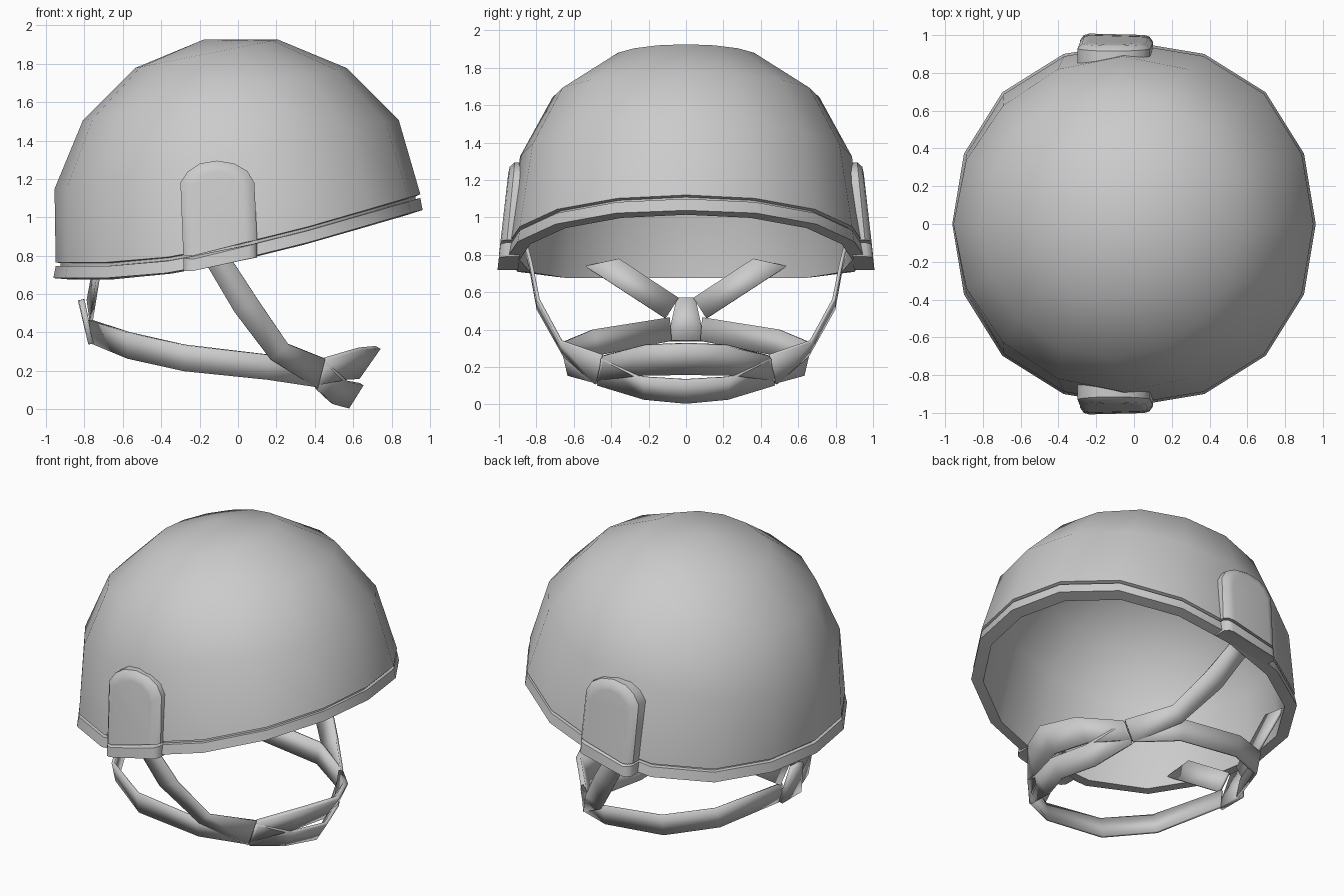
import bpy, bmesh
from math import sin, cos, pi, radians

if "Cube" in bpy.data.objects:
    bpy.data.objects.remove(bpy.data.objects["Cube"])


def make(name, verts, faces, mirror=False, thickness=0):
    me = bpy.data.meshes.new(name)
    me.from_pydata(verts, [], faces)
    bm = bmesh.new()
    bm.from_mesh(me)
    bmesh.ops.remove_doubles(bm, verts=bm.verts, dist=1e-4)
    bmesh.ops.recalc_face_normals(bm, faces=bm.faces)
    bm.to_mesh(me)
    bm.free()
    ob = bpy.data.objects.new(name, me)
    bpy.context.collection.objects.link(ob)
    bpy.ops.object.select_all(action='DESELECT')
    ob.select_set(True)
    bpy.context.view_layer.objects.active = ob
    bpy.ops.object.shade_smooth_by_angle(angle=radians(40))
    if mirror:
        m = ob.modifiers.new("mirror", 'MIRROR')
        m.use_axis = (False, True, False)
    if thickness:
        s = ob.modifiers.new("solid", 'SOLIDIFY')
        s.thickness = thickness
        s.offset = 0
    return ob


def lerp_table(table, x):
    for (x0, z0), (x1, z1) in zip(table, table[1:]):
        if x <= x1:
            return z0 + (z1 - z0) * max(0, (x - x0) / (x1 - x0))
    return table[-1][1]


# Shell: hemisphere tilted backwards, 16 sides, with a grooved rim and inner lining
N = 16
TILT = radians(11.25)
RIM = [(-.95, .765), (-.6, .765), (-.3, .80), (.1, .88), (.4, .96), (.95, 1.12)]


def dome_ring(level, r, squeeze=1.0):
    a = level * pi / 8
    ring = []
    for i in range(N):
        t = 2 * pi * i / N
        x, y, z = r * sin(a) * cos(t), r * sin(a) * sin(t) * squeeze, r * cos(a)
        ring.append((x * cos(TILT) - z * sin(TILT) + .015, y,
                     .955 + z * cos(TILT) + x * sin(TILT)))
    return ring


def rim_ring(r, drop):
    ring = []
    for i in range(N):
        t = 2 * pi * i / N
        # slightly fuller on the diagonals
        k = r * (1 + .025 * sin(2 * t) ** 2)
        x, y = k * cos(t), k * sin(t)
        ring.append((x, y, lerp_table(RIM, x) - drop))
    return ring


SQ = {1: 1.04, 2: 1.02, 3: .97}
rings = [dome_ring(k, .99, SQ[k]) for k in (1, 2, 3)]
rings += [rim_ring(r, d) for r, d in ((.95, 0), (.925, .004), (.925, .018), (.95, .02),
                                      (.962, .082), (.89, .088))]
rings += [dome_ring(k, .93, SQ[k]) for k in (3, 2, 1)]
verts = [v for ring in rings for v in ring]
faces = [(k * N + i, k * N + (i + 1) % N, (k + 1) * N + (i + 1) % N, (k + 1) * N + i)
         for k in range(len(rings) - 1) for i in range(N)]
for first, r in ((0, .99), (len(verts) - N, .93)):
    verts.append(dome_ring(0, r)[0])
    faces += [(first + i, first + (i + 1) % N, len(verts) - 1) for i in range(N)]
make("helmet_shell", verts, faces)


# Ear bulges: outlines in xz, lofted outwards with a rounded outer edge
def bulge(name, outline, inset):
    n = len(outline)
    cx = sum(p[0] for p in outline) / n
    cz = min(p[1] for p in outline)
    vs = []
    for depth, k in ((.11, 1), (.035, 1), (.008, 1 - inset * .4), (0, 1 - inset)):
        for x, z in outline:
            zz = cz + (z - cz) * (1 - (1 - k) * .4)
            vs.append((cx + (x - cx) * k, 1.0 - (z - .8) * .1 - depth, zz))
    fs = [(j * n + i, j * n + (i + 1) % n, (j + 1) * n + (i + 1) % n, (j + 1) * n + i)
          for j in range(3) for i in range(n)]
    fs += [tuple(range(n)), tuple(range(3 * n, 4 * n))]
    make(name, vs, fs, mirror=True)


bulge("ear_bulge", [(-.285, .80), (-.30, 1.18), (-.26, 1.24), (-.2, 1.28), (-.11, 1.295),
                    (-.02, 1.28), (.05, 1.24), (.085, 1.18), (.1, .88)], .3)
bulge("ear_rim", [(-.285, .72), (-.285, .788), (.1, .866), (.1, .79)], .25)


# Straps: ribbons given by pairs of edge points, mirrored across y
def ribbon(name, pairs, thickness=.018):
    vs = [p for pair in pairs for p in pair]
    fs = [(2 * i, 2 * i + 1, 2 * i + 3, 2 * i + 2) for i in range(len(pairs) - 1)]
    make(name, vs, fs, mirror=True, thickness=thickness)


ribbon("side_strap", [((-.09, .86, .88), (-.22, .86, .84)),
                      ((-.02, .83, .76), (-.15, .83, .73)),
                      ((.11, .79, .56), (-.02, .79, .51)),
                      ((.26, .67, .34), (.17, .65, .26)),
                      ((.45, .45, .265), (.41, .48, .11))])
ribbon("rear_strap", [((-.77, .09, .465), (-.75, .08, .34)),
                      ((-.57, .50, .40), (-.57, .46, .265)),
                      ((-.28, .655, .335), (-.28, .63, .20)),
                      ((.15, .655, .285), (.15, .625, .155)),
                      ((.42, .48, .25), (.41, .48, .115))])
ribbon("nape_strap", [((-.78, .04, .57), (-.765, .11, .46)),
                      ((-.74, .36, .78), (-.72, .54, .74))])
ribbon("nape_plate", [((-.82, 0, .57), (-.765, 0, .34)),
                      ((-.815, .05, .57), (-.765, .10, .34))], .03)
ribbon("chin_strap_front", [((.45, .44, .262), (.41, .47, .13)),
                            ((.64, .22, .315), (.56, .23, .16)),
                            ((.73, 0, .322), (.62, 0, .165))], .03)
ribbon("chin_strap_under", [((.45, .45, .25), (.41, .47, .105)),
                            ((.57, .23, .145), (.49, .22, .03)),
                            ((.645, 0, .13), (.57, 0, .01))], .022)
